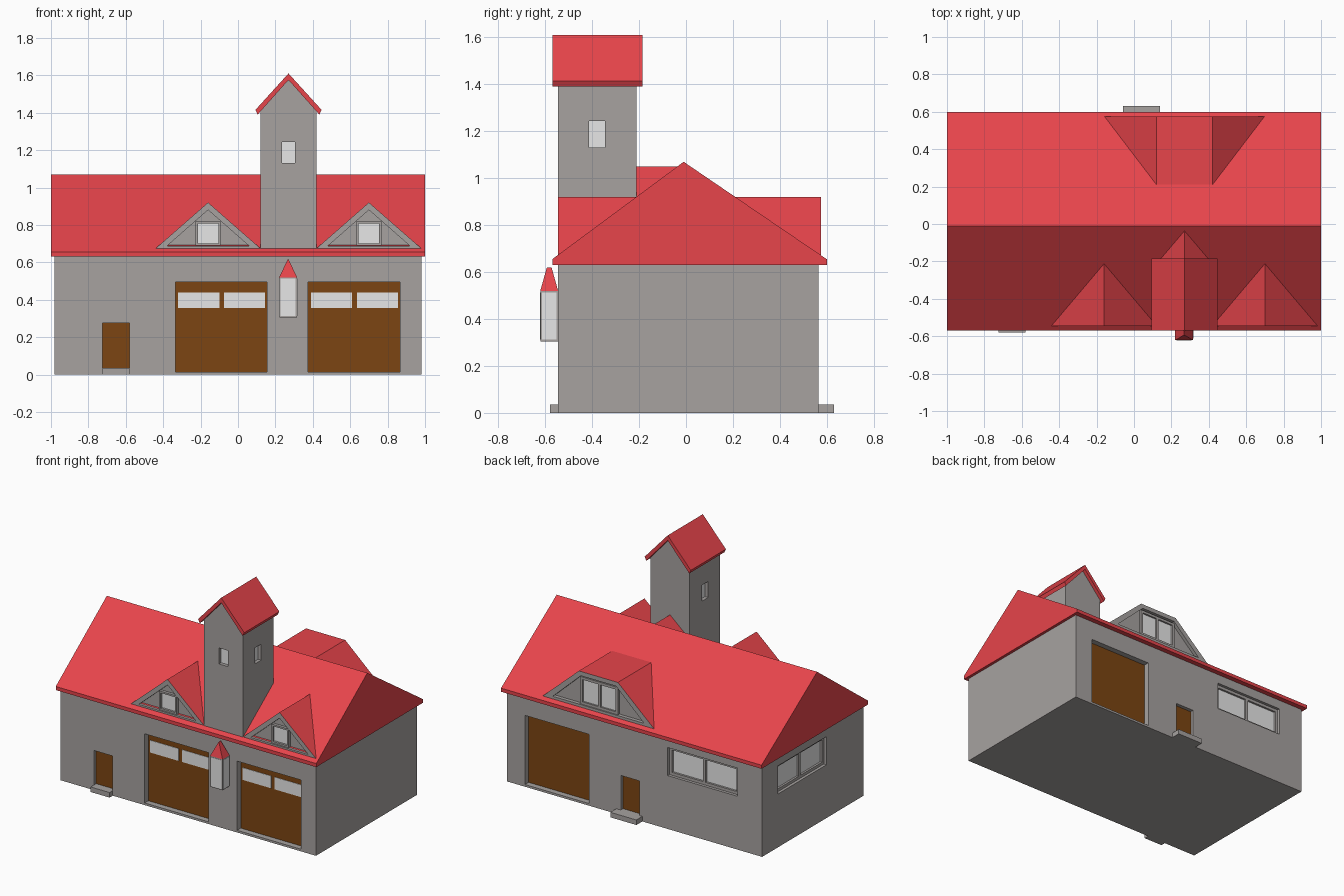
import bpy
import bmesh
from mathutils import Vector

if "Cube" in bpy.data.objects:
    bpy.data.objects.remove(bpy.data.objects["Cube"])


def material(name, rgb):
    m = bpy.data.materials.new(name)
    m.use_nodes = True
    m.diffuse_color = (*rgb, 1)
    m.node_tree.nodes["Principled BSDF"].inputs["Base Color"].default_value = (*rgb, 1)
    return m


WALL = material("wall grey", (0.385, 0.363, 0.352))
RED = material("roof red", (0.8, 0.058, 0.07))
BROWN = material("door brown", (0.2, 0.06, 0.006))
GLASS = material("pane light grey", (0.8, 0.8, 0.8))


def finish(name, bm, *mats):
    bmesh.ops.recalc_face_normals(bm, faces=bm.faces)
    me = bpy.data.meshes.new(name)
    bm.to_mesh(me)
    bm.free()
    for m in mats:
        me.materials.append(m)
    ob = bpy.data.objects.new(name, me)
    bpy.context.collection.objects.link(ob)
    return ob


def boxes(name, spans, mat):
    """One object from several boxes, each given as (x0, x1, y0, y1, z0, z1)."""
    bm = bmesh.new()
    for x0, x1, y0, y1, z0, z1 in spans:
        cube = bmesh.ops.create_cube(bm, size=1)["verts"]
        for v in cube:
            v.co = Vector((x1 if v.co.x > 0 else x0,
                           y1 if v.co.y > 0 else y0,
                           z1 if v.co.z > 0 else z0))
    return finish(name, bm, mat)


def prism(name, profile, a, b, axis, *mats):
    """Extrude a (horizontal, z) profile along x or y from a to b."""
    bm = bmesh.new()
    place = (lambda h, z, d: (d, h, z)) if axis == "x" else (lambda h, z, d: (h, d, z))
    near = [bm.verts.new(place(h, z, a)) for h, z in profile]
    far = [bm.verts.new(place(h, z, b)) for h, z in profile]
    n = len(profile)
    bm.faces.new(near)
    bm.faces.new(far[::-1])
    for i in range(n):
        j = (i + 1) % n
        bm.faces.new((near[i], near[j], far[j], far[i]))
    return finish(name, bm, *mats)


def cut(ob, cutters):
    for c in cutters:
        mod = ob.modifiers.new("cut", "BOOLEAN")
        mod.operation = "DIFFERENCE"
        mod.solver = "EXACT"
        mod.object = c
    dg = bpy.context.evaluated_depsgraph_get()
    dg.update()
    ob_mesh = bpy.data.meshes.new_from_object(ob.evaluated_get(dg))
    ob.modifiers.clear()
    ob.data = ob_mesh
    for c in cutters:
        bpy.data.objects.remove(c)


class Side:
    """A vertical wall plane; boxes are placed by u, z and outward depth."""

    def __init__(self, axis, sign, plane):
        self.axis, self.sign, self.plane = axis, sign, plane

    def span(self, u0, u1, z0, z1, d0, d1):
        a, b = sorted((self.plane + self.sign * d0, self.plane + self.sign * d1))
        return (a, b, u0, u1, z0, z1) if self.axis == "x" else (u0, u1, a, b, z0, z1)

    def box(self, name, mat, *dims):
        return boxes(name, [self.span(*dims)], mat)

    def hole(self, u0, u1, z0, z1, depth):
        return self.box("cutter", WALL, u0, u1, z0, z1, -depth, 0.05)

    def window(self, name, u0, u1, z0, z1, panes=1, rim=0.012, back=-0.03, front=0.0):
        bars = [(u0, u1, z0, z0 + rim), (u0, u1, z1 - rim, z1)]
        step = (u1 - u0 - rim) / panes
        for i in range(panes + 1):
            u = u0 + i * step
            bars.append((u, u + rim, z0 + rim, z1 - rim))
        boxes(name + "_frame", [self.span(*b, back, front) for b in bars], WALL)
        self.box(name + "_pane", GLASS, u0 + rim / 2, u1 - rim / 2, z0 + rim / 2,
                 z1 - rim / 2, back, back + 0.006)


FRONT, BACK = Side("y", -1, -0.545), Side("y", 1, 0.565)
END = Side("x", -1, -0.98)

# Main walls with recessed openings
walls = boxes("walls", [(-0.98, 0.98, -0.545, 0.565, 0, 0.64)], WALL)
openings = []


def garage_door(side, name, u, glazed):
    openings.append(side.hole(u, u + 0.49, 0.015, 0.495, 0.045))
    side.box(name, BROWN, u, u + 0.49, 0.015, 0.495, -0.046, -0.04)
    if glazed:
        for k, s in enumerate((0.015, 0.26)):
            side.box(f"{name}_pane_{k}", GLASS, u + s, u + s + 0.22,
                     0.355, 0.44, -0.041, -0.037)


def small_door(side, name, u, step0, step1, reach):
    openings.append(side.hole(u, u + 0.145, 0.035, 0.275, 0.03))
    side.box(name, BROWN, u, u + 0.145, 0.035, 0.275, -0.031, -0.025)
    side.box(name + "_step", WALL, step0, step1, 0, 0.035, -0.01, reach)


garage_door(FRONT, "front_garage_door_right", -0.335, True)
garage_door(FRONT, "front_garage_door_left", 0.375, True)
garage_door(BACK, "back_garage_door", 0.35, False)
small_door(FRONT, "front_door", -0.725, -0.725, -0.58, 0.035)
small_door(BACK, "back_door", -0.04, -0.06, 0.14, 0.065)
for side, name, u0, u1 in ((BACK, "back_window", -0.79, -0.255),
                           (END, "end_window", -0.14, 0.39)):
    openings.append(side.hole(u0, u1, 0.37, 0.565, 0.04))
    side.window(name, u0, u1, 0.37, 0.565, 2, 0.02, -0.04, -0.02)
cut(walls, openings)

# Main roof
prism("main_roof", [(-0.57, 0.63), (0.6, 0.63), (0.6, 0.655), (-0.01, 1.07),
                    (-0.57, 0.655)], -1, 1, "x", RED)


# Dormers: grey gable with a recessed panel, red slopes
def dormer(name, outer, inner, y_face, y_end):
    ob = prism(name, outer, y_face, y_end, "y", WALL, RED)
    for p in ob.data.polygons:
        p.material_index = 0 if abs(p.normal.y) > 0.5 else 1
    out = 1 if y_face > 0 else -1
    cut(ob, [prism("cutter", inner, y_face + out * 0.05, y_face - out * 0.025, "y", WALL)])


for name, x in (("right", -0.16), ("left", 0.70)):
    dormer(f"front_dormer_{name}",
           [(x - 0.28, 0.675), (x + 0.28, 0.675), (x, 0.92)],
           [(x - 0.22, 0.687), (x + 0.22, 0.687), (x, 0.88)], -0.545, -0.2)
    FRONT.window(f"front_dormer_window_{name}", x - 0.067, x + 0.067, 0.69, 0.82,
                 back=-0.026, front=-0.005)

dormer("back_dormer", [(-0.16, 0.67), (0.70, 0.67), (0.42, 0.92), (0.12, 0.92)],
       [(-0.08, 0.69), (0.62, 0.69), (0.405, 0.89), (0.135, 0.89)], 0.575, 0.21)
Side("y", 1, 0.575).window("back_dormer_window", 0.125, 0.415, 0.69, 0.88, 2, 0.018,
                           -0.026, -0.008)

# Tower
TX = 0.27
tower = prism("tower", [(TX - 0.15, 0.64), (TX + 0.15, 0.64), (TX + 0.15, 1.41),
                        (TX, 1.58), (TX - 0.15, 1.41)], -0.545, -0.21, "y", WALL)
tower_holes = []
for side, name, u in ((FRONT, "front", TX), (Side("x", 1, TX + 0.15), "left", -0.38),
                      (Side("x", -1, TX - 0.15), "right", -0.38)):
    dims = (u - 0.046, u + 0.046, 1.12, 1.255)
    tower_holes.append(side.hole(*dims, 0.03))
    side.window(f"tower_window_{name}", *dims)
cut(tower, tower_holes)
prism("tower_roof", [(TX - 0.177, 1.415), (TX, 1.61), (TX + 0.177, 1.415),
                     (TX + 0.165, 1.39), (TX, 1.575), (TX - 0.165, 1.39)],
      -0.57, -0.185, "y", RED)
prism("tower_rear_saddle", [(TX - 0.15, 0.92), (TX + 0.15, 0.92), (TX, 1.05)],
      -0.215, -0.03, "y", RED)

# Wall lantern
LX, LY = 0.268, -0.583
boxes("lantern_body", [(LX - 0.047, LX + 0.047, -0.62, -0.54, 0.305, 0.52)], WALL)
boxes("lantern_panes", [
    (LX - 0.04, LX + 0.04, -0.622, -0.619, 0.312, 0.513),
    (LX - 0.049, LX - 0.046, -0.613, -0.552, 0.312, 0.513),
    (LX + 0.046, LX + 0.049, -0.613, -0.552, 0.312, 0.513)], GLASS)
bm = bmesh.new()
for sy in (-1, 1):
    bm.verts.new((LX, LY + sy * 0.01, 0.62))
    for sx in (-1, 1):
        bm.verts.new((LX + sx * 0.048, LY + sy * 0.038, 0.52))
bmesh.ops.convex_hull(bm, input=bm.verts)
finish("lantern_cap", bm, RED)
